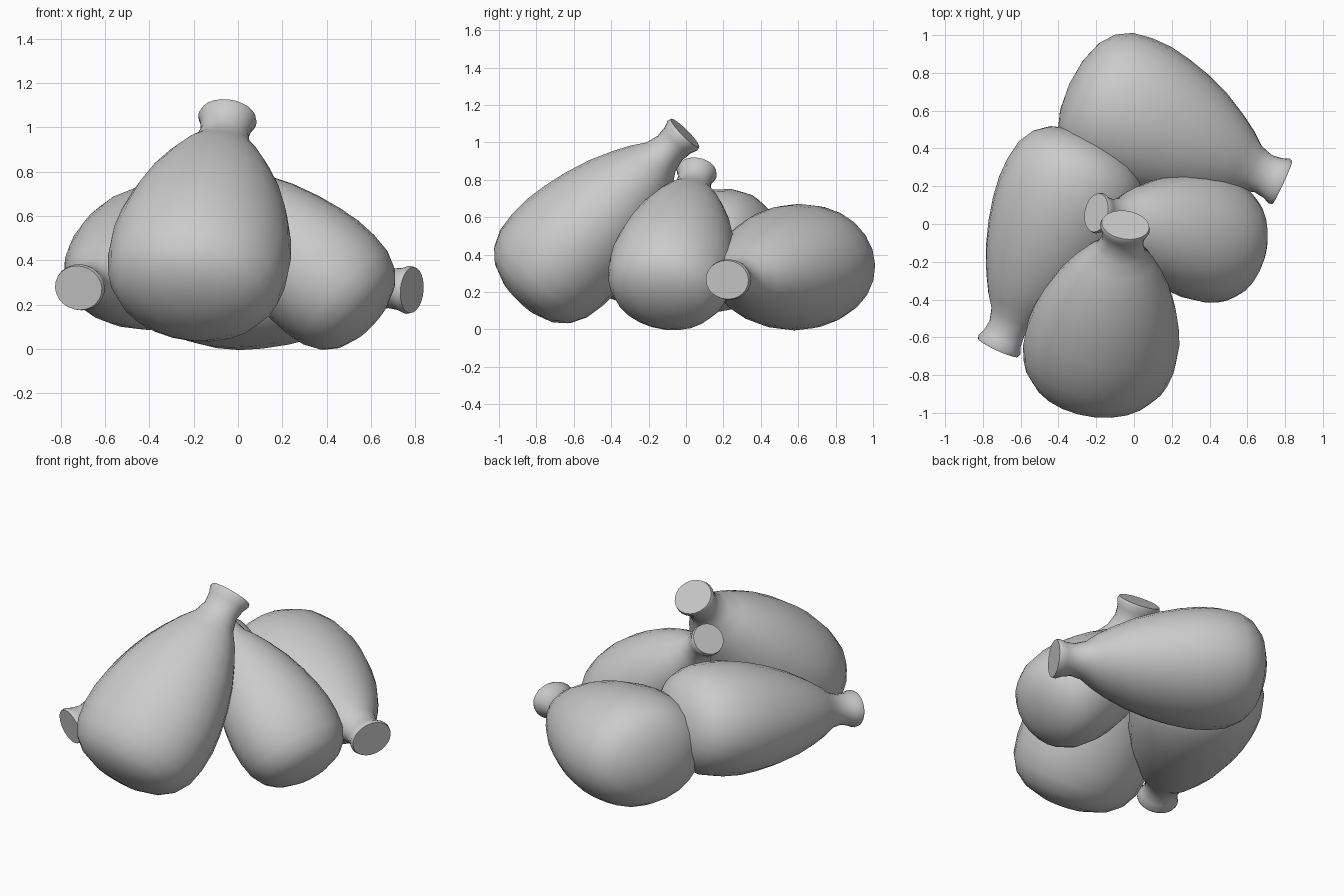
import bpy, bmesh, math
from mathutils import Vector

if "Cube" in bpy.data.objects:
    bpy.data.objects.remove(bpy.data.objects["Cube"])

# Half profile of one drumstick: (fraction along axis, fraction of half width)
PROFILE = [(0.014, .38), (.045, .66), (.09, .84), (.155, .955), (.24, 1.0),
           (.33, 1.0), (.42, .955), (.52, .875), (.63, .75), (.73, .59),
           (.80, .455), (.855, .32), (.91, .268), (.955, .285), (.985, .325), (1.0, .31)]
SIDES = 24


def drumstick(name, end, tip, wide, half_w, half_t):
    """Oval lathe from the fat end to the knob tip."""
    end, tip = Vector(end), Vector(tip)
    axis = tip - end
    n = axis.normalized()
    u = Vector(wide)
    u = (u - n * u.dot(n)).normalized()
    v = n.cross(u)
    bm = bmesh.new()
    rings = []
    for t, r in PROFILE:
        ring = []
        for i in range(SIDES):
            a = 2 * math.pi * i / SIDES
            ring.append(bm.verts.new(end + axis * t + u * (half_w * r * math.cos(a))
                                     + v * (half_t * r * math.sin(a))))
        rings.append(ring)
    for a, b in zip(rings, rings[1:]):
        for i in range(SIDES):
            j = (i + 1) % SIDES
            bm.faces.new((a[i], a[j], b[j], b[i]))
    # rounded fat end and flat knob face
    for ring, pos in ((rings[0], end), (rings[-1], tip)):
        c = bm.verts.new(pos)
        for i in range(SIDES):
            bm.faces.new((ring[i], ring[(i + 1) % SIDES], c))
    bmesh.ops.recalc_face_normals(bm, faces=bm.faces)
    me = bpy.data.meshes.new(name)
    bm.to_mesh(me)
    bm.free()
    ob = bpy.data.objects.new(name, me)
    bpy.context.collection.objects.link(ob)
    bpy.ops.object.select_all(action='DESELECT')
    ob.select_set(True)
    bpy.context.view_layer.objects.active = ob
    bpy.ops.object.shade_smooth_by_angle(angle=math.radians(50))
    return ob


# Four drumsticks piled together
drumstick("front_drumstick", (-.225, -.90, .16), (-.045, -.005, 1.05), (1, 0, 0), .41, .345)
drumstick("right_drumstick", (.61, -.13, .117), (-.20, .06, .85), (0, 1, 0), .335, .297)
drumstick("left_drumstick", (-.205, .46, .475), (-.72, -.655, .275), (.91, -.42, 0), .375, .325)
drumstick("back_drumstick", (-.343, .741, .36), (.785, .22, .265), (.42, .91, 0), .405, .335)
